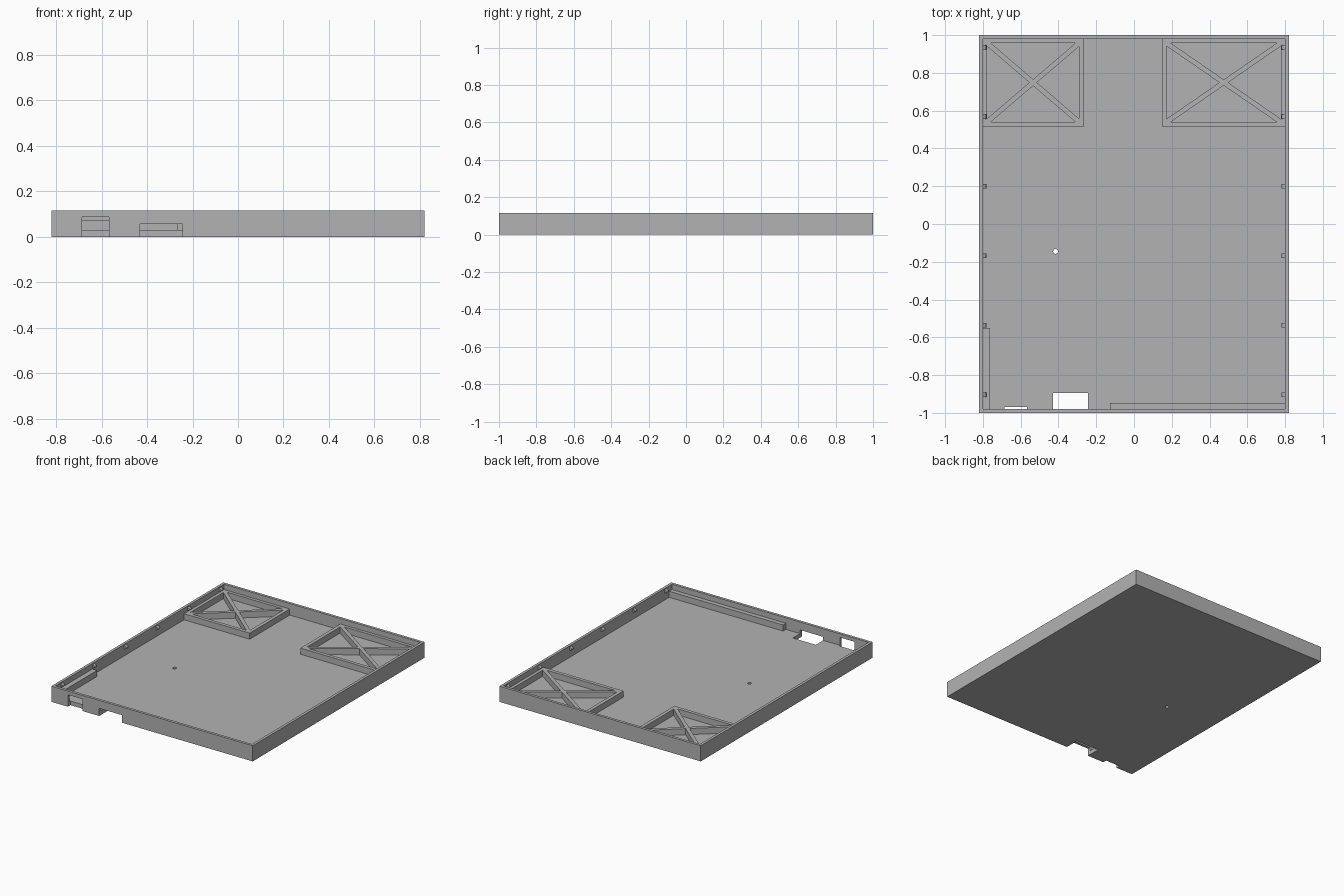
import bpy, bmesh, math
from mathutils import Matrix, Vector

if "Cube" in bpy.data.objects:
    bpy.data.objects.remove(bpy.data.objects["Cube"], do_unlink=True)

HX, HY, TOP = 0.82, 1.0, 0.115      # outer half sizes and rim height
WALL, FLOOR, RIB = 0.02, 0.03, 0.075  # wall, floor and rib top

grey = bpy.data.materials.new("plain grey")
grey.use_nodes = True
colour = (0.45, 0.45, 0.45, 1)
grey.diffuse_color = colour
grey.node_tree.nodes["Principled BSDF"].inputs["Base Color"].default_value = colour


def finish(name, bm):
    bmesh.ops.recalc_face_normals(bm, faces=bm.faces)
    mesh = bpy.data.meshes.new(name)
    bm.to_mesh(mesh)
    bm.free()
    mesh.materials.append(grey)
    obj = bpy.data.objects.new(name, mesh)
    bpy.context.collection.objects.link(obj)
    return obj


def prism(name, outline, direction):
    """Extrude a flat outline along a direction."""
    bm = bmesh.new()
    face = bm.faces.new([bm.verts.new(p) for p in outline])
    new = bmesh.ops.extrude_face_region(bm, geom=[face])["geom"]
    verts = [v for v in new if isinstance(v, bmesh.types.BMVert)]
    bmesh.ops.translate(bm, verts=verts, vec=direction)
    return finish(name, bm)


def box(name, x0, x1, y0, y1, z0, z1):
    outline = [(x0, y0, z0), (x1, y0, z0), (x1, y1, z0), (x0, y1, z0)]
    return prism(name, outline, (0, 0, z1 - z0))


def boolean(obj, other, operation):
    mod = obj.modifiers.new(operation, 'BOOLEAN')
    mod.object, mod.operation, mod.solver = other, operation, 'EXACT'
    bpy.context.view_layer.objects.active = obj
    bpy.ops.object.modifier_apply(modifier=mod.name)
    bpy.data.objects.remove(other, do_unlink=True)


# Tray with hollow interior, two port openings and a small floor hole
tray = box("tray", -HX, HX, -HY, HY, 0, TOP)
ix, iy = HX - WALL, HY - WALL
boolean(tray, box("hollow", -ix, ix, -iy, iy, FLOOR, 0.3), 'DIFFERENCE')
boolean(tray, box("narrow_port", -0.685, -0.567, -1.1, -0.97, -0.1, 0.088), 'DIFFERENCE')
boolean(tray, box("wide_port", -0.43, -0.243, -1.1, -0.895, -0.1, 0.056), 'DIFFERENCE')
bm = bmesh.new()
bmesh.ops.create_cone(bm, cap_ends=True, segments=16, radius1=0.013, radius2=0.013,
                      depth=0.3, matrix=Matrix.Translation((-0.415, -0.145, 0)))
boolean(tray, finish("pin_hole", bm), 'DIFFERENCE')


# Rear corner frames with crossed braces
def corner_frame(name, x0, x1, y0, y1, t=0.026, width=0.026):
    low = FLOOR - 0.005
    frame = box(name, x0, x1, y0, y1, low, RIB)
    a, b, c, d = x0 + t, x1 - t, y0 + t, y1 - t
    boolean(frame, box("opening", a, b, c, d, 0, 0.2), 'DIFFERENCE')
    for p, q in (((a, c), (b, d)), ((a, d), (b, c))):
        p, q = Vector((*p, low)), Vector((*q, low))
        along = (q - p).normalized()
        side = Vector((-along.y, along.x, 0)) * width / 2
        p, q = p - along * 0.008, q + along * 0.008
        brace = prism("brace", [p - side, q - side, q + side, p + side],
                      (0, 0, RIB - low))
        boolean(frame, brace, 'UNION')


corner_frame("right_corner_frame", -ix - 0.003, -0.265, 0.515, iy + 0.003)
corner_frame("left_corner_frame", 0.147, ix + 0.003, 0.515, iy + 0.003)

# Low ledges along the front and right walls
box("front_ledge", -0.127, ix, -iy, -0.947, FLOOR, RIB)
box("right_ledge", -ix, -0.762, -iy, -0.55, FLOOR, RIB)

# Snap bumps inside both long walls
for side, label in ((-1, "right"), (1, "left")):
    for i in range(6):
        y = -0.905 + i * 0.368
        profile = [(0, 0.08), (0.012, 0.086), (0.018, 0.092), (0.012, 0.1), (0, 0.106)]
        outline = [(side * (ix - d), y - 0.012, z) for d, z in profile]
        prism(f"{label}_snap_bump_{i + 1}", outline, (0, 0.024, 0))
